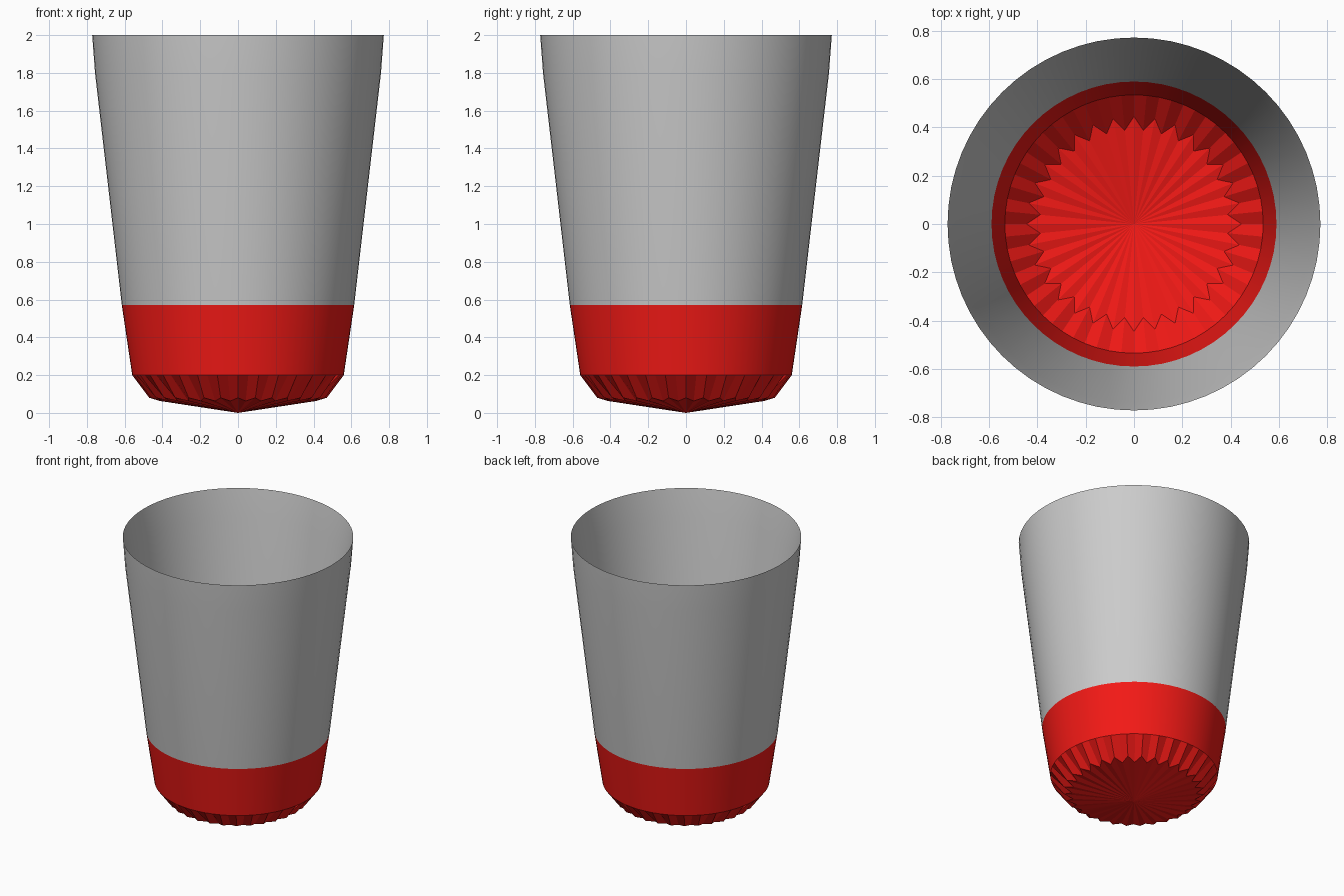
import bpy, bmesh
from math import cos, sin, pi

if "Cube" in bpy.data.objects:
    bpy.data.objects.remove(bpy.data.objects["Cube"])

SEGS = 64  # 32 flutes, one ridge and one valley each


def ring(bm, z, ridge, valley=None):
    """Ring of vertices; a second radius (and height) makes it zigzag."""
    vr, vz = valley or (ridge, z)
    verts = []
    for i in range(SEGS):
        a = 2 * pi * i / SEGS
        r, h = (vr, vz) if i % 2 else (ridge, z)
        verts.append(bm.verts.new((r * cos(a), r * sin(a), h)))
    return verts


def bridge(bm, a, b, smooth=True):
    for i in range(SEGS):
        j = (i + 1) % SEGS
        bm.faces.new((a[i], a[j], b[j], b[i])).smooth = smooth


def finish(bm, name, color=None):
    bmesh.ops.recalc_face_normals(bm, faces=bm.faces[:])
    me = bpy.data.meshes.new(name)
    bm.to_mesh(me)
    bm.free()
    ob = bpy.data.objects.new(name, me)
    bpy.context.collection.objects.link(ob)
    if color:
        mat = bpy.data.materials.new(name + "_color")
        mat.diffuse_color = color
        mat.use_nodes = True
        mat.node_tree.nodes["Principled BSDF"].inputs["Base Color"].default_value = mat.diffuse_color
        me.materials.append(mat)
    return ob


# Grey tapered wall: up the outside, over a thin lip, down the inside
bm = bmesh.new()
profile = [(0.615, 0.57), (0.757, 1.8), (0.772, 2.0), (0.738, 1.8), (0.59, 0.57)]
rings = [ring(bm, z, r) for r, z in profile]
for a, b in zip(rings, rings[1:]):
    bridge(bm, a, b)
for i in range(SEGS):  # crisp lip edge
    bm.edges.get((rings[2][i], rings[2][(i + 1) % SEGS])).smooth = False
finish(bm, "cup_wall")

# Red base: outer and inner skins, each a band, a fluted ring and a shallow cone
bm = bmesh.new()
for t in (0.0, 0.025):
    top = ring(bm, 0.57, 0.615 - t)
    shoulder = ring(bm, 0.2 + t * 0.4, 0.56 - t)
    flutes = ring(bm, 0.08 + t, 0.47 - t, (0.415 - t, 0.063 + t))
    bridge(bm, top, shoulder)
    bridge(bm, shoulder, flutes, smooth=False)
    apex = bm.verts.new((0, 0, t))
    for i in range(SEGS):
        bm.faces.new((flutes[i], flutes[(i + 1) % SEGS], apex))
    if t == 0:
        outer_top = top
bridge(bm, outer_top, top, smooth=False)  # seam under the grey wall
finish(bm, "fluted_base", (0.9, 0.01, 0.008, 1))
